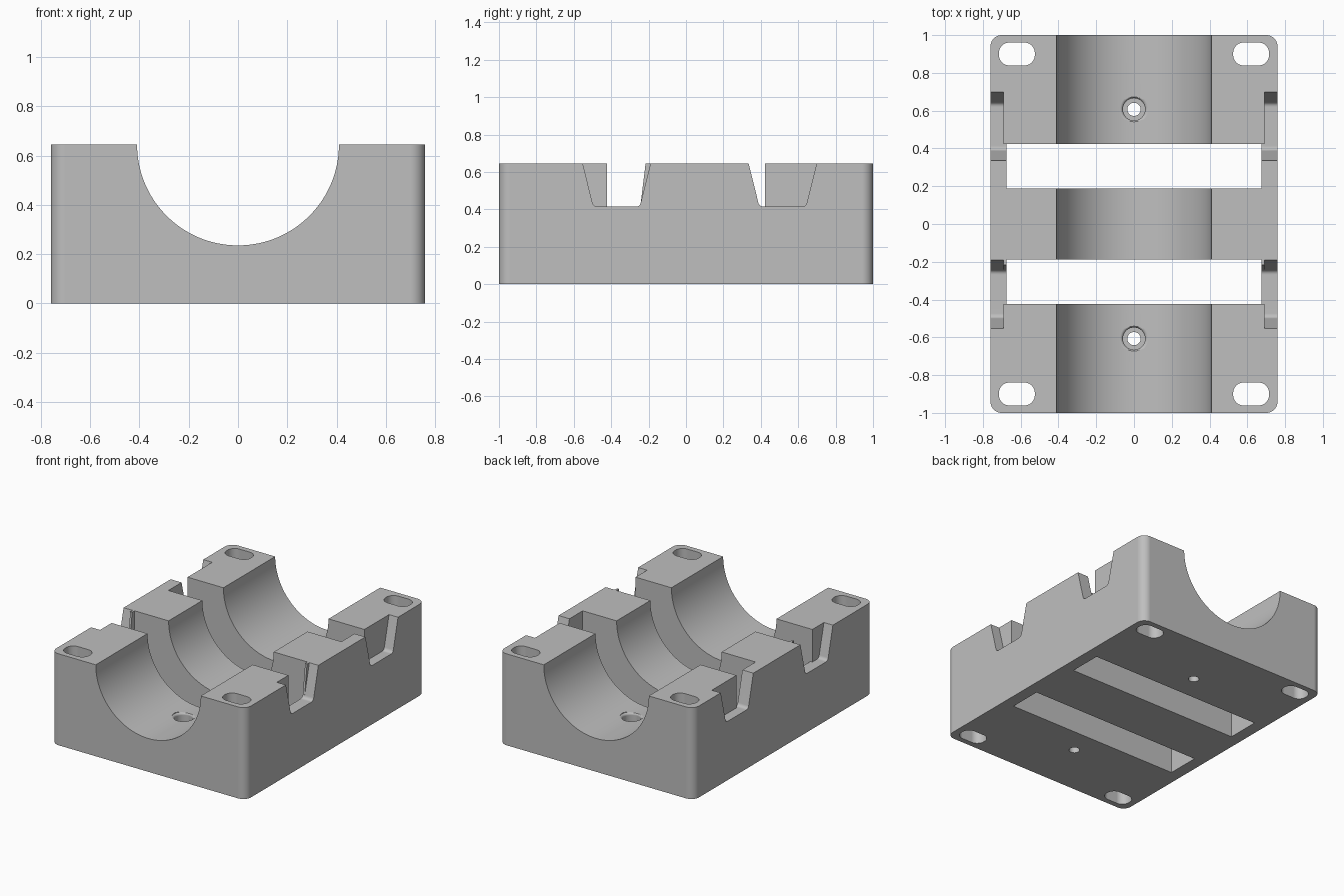
import bpy
import bmesh
from math import sin, cos, pi
from mathutils import Vector

cube = bpy.data.objects.get("Cube")
if cube:
    bpy.data.objects.remove(cube, do_unlink=True)

HALF_W, HALF_L, TOP = 0.76, 1.0, 0.645
BORE_R = 0.41
NOTCH_FLOOR = 0.415
WINDOW_NEAR, WINDOW_FAR = 0.188, 0.423

grey = bpy.data.materials.new("plain grey")
grey.use_nodes = True
grey.diffuse_color = (0.52, 0.52, 0.52, 1)
grey.node_tree.nodes["Principled BSDF"].inputs["Base Color"].default_value = (0.52, 0.52, 0.52, 1)


def finish(name, bm):
    bmesh.ops.recalc_face_normals(bm, faces=bm.faces)
    mesh = bpy.data.meshes.new(name)
    bm.to_mesh(mesh)
    bm.free()
    mesh.materials.append(grey)
    obj = bpy.data.objects.new(name, mesh)
    bpy.context.scene.collection.objects.link(obj)
    return obj


def prism(name, outline, axis, start, end):
    """Extrude a 2D outline along the named axis."""
    place = {"x": lambda u, v, w: (w, u, v),
             "y": lambda u, v, w: (u, w, v),
             "z": lambda u, v, w: (u, v, w)}[axis]
    bm = bmesh.new()
    a = [bm.verts.new(place(u, v, start)) for u, v in outline]
    b = [bm.verts.new(place(u, v, end)) for u, v in outline]
    bm.faces.new(a)
    bm.faces.new(b)
    for i in range(len(a)):
        j = (i + 1) % len(a)
        bm.faces.new((a[i], a[j], b[j], b[i]))
    return finish(name, bm)


def lathe(name, profile, x, y, steps=40):
    """Closed solid of revolution about a vertical axis."""
    bm = bmesh.new()
    rings = [[bm.verts.new((x + r * cos(2 * pi * k / steps), y + r * sin(2 * pi * k / steps), z))
              for k in range(steps)] for r, z in profile]
    bm.faces.new(rings[0])
    bm.faces.new(rings[-1])
    for lo, hi in zip(rings, rings[1:]):
        for k in range(steps):
            n = (k + 1) % steps
            bm.faces.new((lo[k], lo[n], hi[n], hi[k]))
    return finish(name, bm)


def rounded_rect(cx, cy, w, h, r, steps=10):
    pts = []
    for q, (sx, sy) in enumerate(((1, 1), (-1, 1), (-1, -1), (1, -1))):
        for k in range(steps + 1):
            a = pi / 2 * (q + k / steps)
            pts.append((cx + sx * (w / 2 - r) + r * cos(a),
                        cy + sy * (h / 2 - r) + r * sin(a)))
    return pts


def soft_corner(prev, corner, nxt, reach, steps=6):
    """Blend a corner with a small quadratic curve."""
    prev, corner, nxt = Vector(prev), Vector(corner), Vector(nxt)
    p = corner + (prev - corner).normalized() * reach
    q = corner + (nxt - corner).normalized() * reach
    out = []
    for k in range(steps + 1):
        t = k / steps
        out.append(tuple(p * (1 - t) ** 2 + corner * 2 * t * (1 - t) + q * t * t))
    return out


def notch_outline(y0, y1):
    """Tapered notch with softened floor corners, carried above the top face."""
    depth = TOP - NOTCH_FLOOR
    slope, high = 0.057, NOTCH_FLOOR + 2 * depth
    tl, tr = (y0 - slope, high), (y1 + slope, high)
    bl, br = (y0 + slope, NOTCH_FLOOR), (y1 - slope, NOTCH_FLOOR)
    return [tl] + soft_corner(tl, bl, br, 0.022) + soft_corner(bl, br, tr, 0.022) + [tr]


# Block with rounded upright corners
block = prism("bearing_block", rounded_rect(0, 0, 2 * HALF_W, 2 * HALF_L, 0.06), "z", 0, TOP)
cutters = []

# Half-round bore along the length
arc = [(BORE_R * cos(pi + pi * k / 72), TOP + BORE_R * sin(pi + pi * k / 72)) for k in range(73)]
bore = arc + [(BORE_R, 1.0), (-BORE_R, 1.0)]
cutters.append(prism("bore_cutter", bore, "y", -1.2, 1.2))

# Two windows right through the block
for s in (-1, 1):
    mid, span = s * (WINDOW_NEAR + WINDOW_FAR) / 2, WINDOW_FAR - WINDOW_NEAR
    rect = [(-0.675, mid - span / 2), (0.675, mid - span / 2),
            (0.675, mid + span / 2), (-0.675, mid + span / 2)]
    cutters.append(prism("window_cutter", rect, "z", -0.2, 1.0))

# Side notches: shallow beside the solid, open where they meet a window
for lo, hi, w0, w1 in ((-0.552, -0.19, -WINDOW_FAR, -WINDOW_NEAR),
                       (0.335, 0.698, WINDOW_NEAR, WINDOW_FAR)):
    outline = notch_outline(lo, hi)
    opening = [(min(max(y, w0), w1), z) for y, z in outline]
    for s in (-1, 1):
        cutters.append(prism("notch_cutter", outline, "x", s * 0.69, s * 0.85))
        cutters.append(prism("notch_opening_cutter", opening, "x", s * 0.6, s * 0.85))

# Corner mounting slots
for sx in (-1, 1):
    for sy in (-1, 1):
        slot = rounded_rect(sx * 0.62, sy * 0.9, 0.19, 0.122, 0.056)
        cutters.append(prism("slot_cutter", slot, "z", -0.2, 1.0))

# Counterbored screw holes with a rounded lip
lip = [(0.075 - 0.016 * cos(pi / 2 * k / 6), 0.222 + 0.016 * sin(pi / 2 * k / 6)) for k in range(7)]
hole = [(0.035, -0.1), (0.035, 0.13), (0.059, 0.13)] + lip + [(0.075, 0.4)]
for s in (-1, 1):
    cutters.append(lathe("screw_hole_cutter", hole, 0, s * 0.607))

# Cut everything out of the block
bpy.ops.object.select_all(action="DESELECT")
bpy.context.view_layer.objects.active = block
block.select_set(True)
for cutter in cutters:
    cutter.hide_render = True
    mod = block.modifiers.new("cut", "BOOLEAN")
    mod.operation = "DIFFERENCE"
    mod.solver = "EXACT"
    mod.object = cutter
    bpy.ops.object.modifier_apply(modifier=mod.name)
    bpy.data.objects.remove(cutter, do_unlink=True)

# Smooth curves, crisp edges
bpy.ops.object.shade_smooth_by_angle(angle=pi / 6)
weighted = block.modifiers.new("weighted_normals", "WEIGHTED_NORMAL")
weighted.keep_sharp = True
